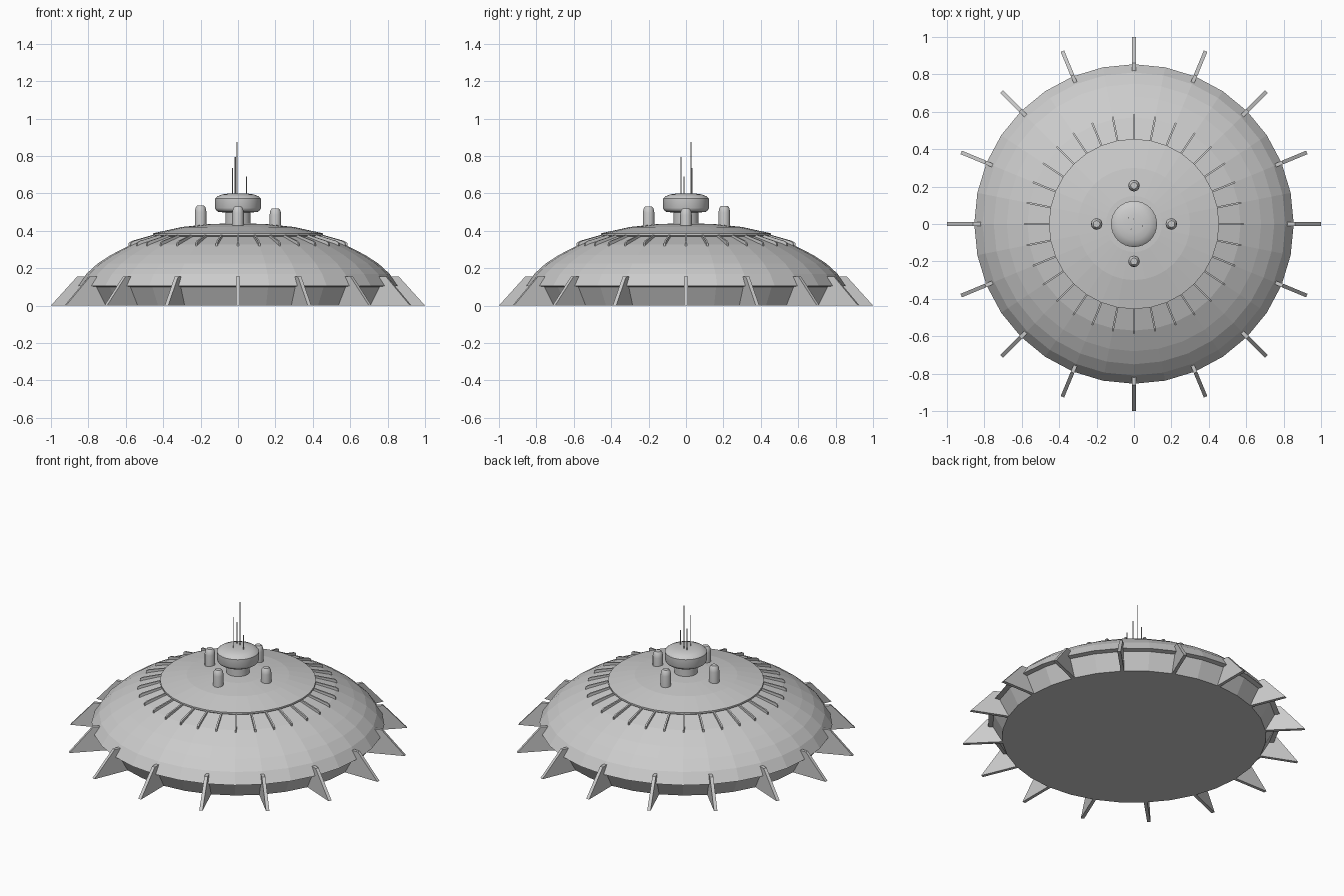
import bpy, bmesh, math
from mathutils import Matrix, Vector

if "Cube" in bpy.data.objects:
    bpy.data.objects.remove(bpy.data.objects["Cube"])

grey = bpy.data.materials.new("hull_grey")
grey.diffuse_color = (0.6, 0.6, 0.6, 1)
grey.use_nodes = True
grey.node_tree.nodes["Principled BSDF"].inputs["Base Color"].default_value = grey.diffuse_color


def finish(name, bm, smooth=None):
    bmesh.ops.recalc_face_normals(bm, faces=bm.faces)
    me = bpy.data.meshes.new(name)
    bm.to_mesh(me)
    bm.free()
    me.materials.append(grey)
    ob = bpy.data.objects.new(name, me)
    bpy.context.collection.objects.link(ob)
    if smooth:
        bpy.ops.object.select_all(action='DESELECT')
        ob.select_set(True)
        bpy.context.view_layer.objects.active = ob
        bpy.ops.object.shade_smooth_by_angle(angle=math.radians(smooth))
    return ob


def lathe(name, profile, sides, at=(0, 0), smooth=None):
    """Revolve (radius, z) points around a vertical axis, closing both ends."""
    bm = bmesh.new()
    rings = []
    for r, z in profile:
        if r == 0:
            rings.append([bm.verts.new((at[0], at[1], z))])
        else:
            rings.append([bm.verts.new((at[0] + r * math.cos(2 * math.pi * i / sides),
                                        at[1] + r * math.sin(2 * math.pi * i / sides), z))
                          for i in range(sides)])
    for a, b in zip(rings, rings[1:]):
        for i in range(sides):
            j = (i + 1) % sides
            if len(b) == 1:
                bm.faces.new((a[i], a[j], b[0]))
            else:
                bm.faces.new((a[i], a[j], b[j], b[i]))
    for ring in (rings[0], rings[-1]):
        if len(ring) > 1:
            bm.faces.new(ring)
    return finish(name, bm, smooth)


def radial_plates(name, outline, thickness, count):
    """Repeat a thin plate, drawn as (radius, z) points, around the axis."""
    bm = bmesh.new()
    n = len(outline)
    for k in range(count):
        turn = Matrix.Rotation(2 * math.pi * k / count, 3, 'Z')
        left, right = [[bm.verts.new(turn @ Vector((r, s * thickness / 2, z)))
                        for r, z in outline] for s in (-1, 1)]
        bm.faces.new(left)
        bm.faces.new(right[::-1])
        for i in range(n):
            j = (i + 1) % n
            bm.faces.new((left[i], right[i], right[j], left[j]))
    return finish(name, bm)


# Main saucer: floor, undercut wall, lip and faceted dome
lathe("hull", [(0.77, 0), (0.825, 0.1), (0.854, 0.105), (0.81, 0.17), (0.75, 0.225),
               (0.68, 0.27), (0.57, 0.327), (0.44, 0.37)], 32)

# Raised cap on top of the dome
lathe("cap", [(0.43, 0.36), (0.455, 0.375), (0.455, 0.386), (0.3, 0.42),
              (0.15, 0.436), (0, 0.44)], 32)

# Landing fins and the small ribs around the cap
radial_plates("landing_fins", [(0.76, 0), (1.0, 0), (0.86, 0.155), (0.79, 0.155)], 0.02, 16)
radial_plates("cap_ribs", [(0.44, 0.35), (0.585, 0.31), (0.585, 0.335), (0.57, 0.345),
                           (0.44, 0.382)], 0.01, 32)

# Turret stem and rounded head
lathe("turret_stem", [(0.068, 0.42), (0.068, 0.505)], 24, smooth=30)
lathe("turret_head", [(0.068, 0.497), (0.105, 0.501), (0.118, 0.51), (0.123, 0.522),
                      (0.123, 0.572), (0.112, 0.583), (0.085, 0.594), (0.05, 0.599),
                      (0, 0.60)], 32, smooth=35)

# Four pods around the turret
for x, y, top in ((0.2, 0, 0.52), (-0.2, 0, 0.535), (0, 0.205, 0.533), (0, -0.2, 0.53)):
    lathe("pod", [(0.031, 0.41), (0.031, top - 0.035), (0.027, top - 0.012),
                  (0.018, top), (0, top)], 12, (x, y), 35)

# Antennas on the turret
for x, y, top, r in ((-0.005, 0.027, 0.875, 0.002), (-0.015, -0.027, 0.795, 0.003),
                     (-0.03, 0.033, 0.735, 0.003), (0.045, -0.01, 0.69, 0.003)):
    lathe("antenna", [(r, 0.59), (r, top)], 6, (x, y))
